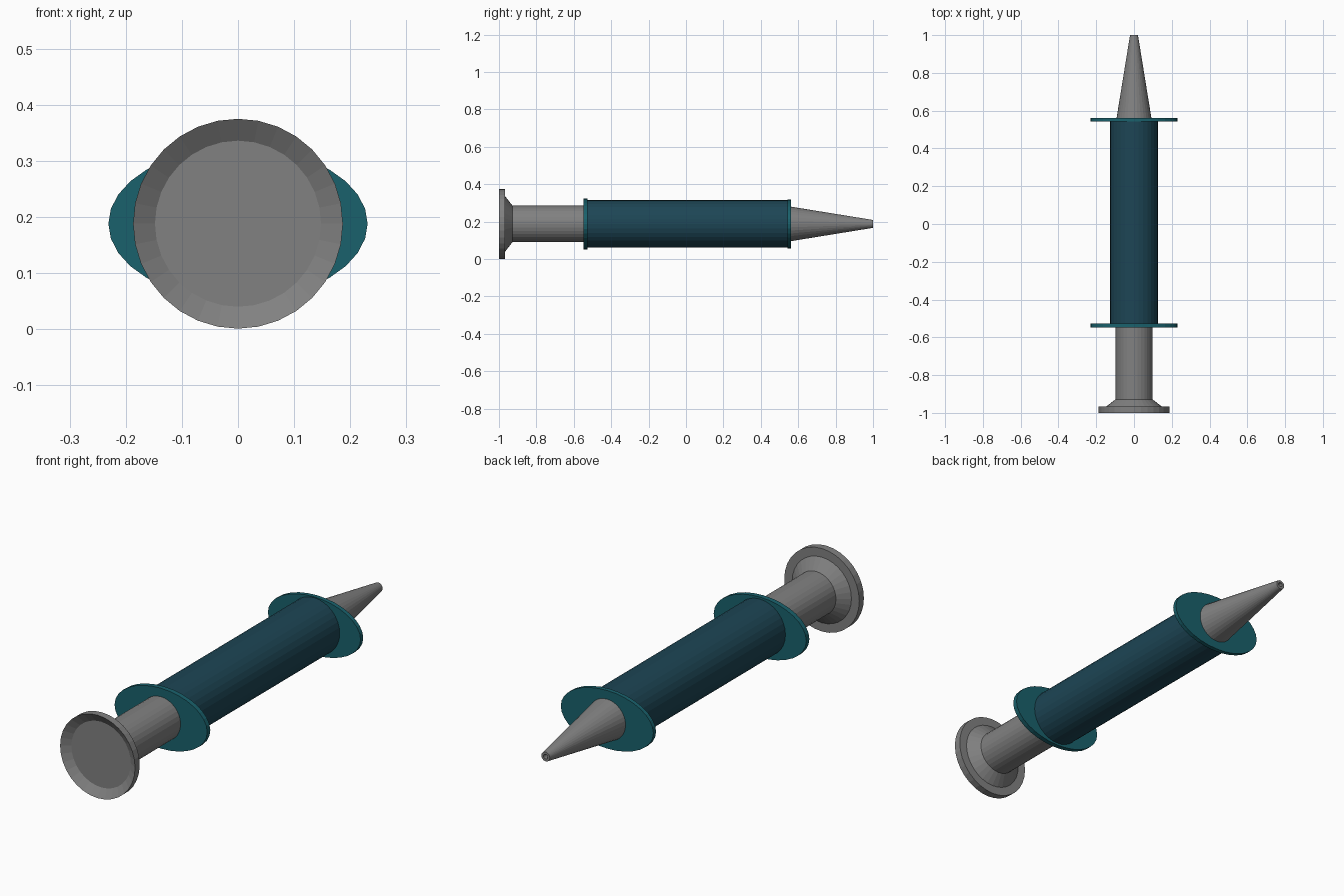
import bpy, bmesh
from math import cos, sin, tau

if "Cube" in bpy.data.objects:
    bpy.data.objects.remove(bpy.data.objects["Cube"])

AXIS_Z = 0.188
SIDES = 32


def material(name, rgb):
    m = bpy.data.materials.new(name)
    m.diffuse_color = (*rgb, 1)
    m.use_nodes = True
    m.node_tree.nodes["Principled BSDF"].inputs["Base Color"].default_value = m.diffuse_color
    return m


def lathe(name, profile, mat=None, x_scale=1.0):
    """Spin (radius, y) points round the long axis; radius 0 makes a pole."""
    bm = bmesh.new()
    rings = []
    for r, y in profile:
        if r == 0:
            rings.append([bm.verts.new((0, y, AXIS_Z))] * SIDES)
        else:
            rings.append([bm.verts.new((r * x_scale * cos(tau * i / SIDES), y,
                                        AXIS_Z + r * sin(tau * i / SIDES)))
                          for i in range(SIDES)])
    for a, b in zip(rings, rings[1:]):
        for i in range(SIDES):
            j = (i + 1) % SIDES
            bm.faces.new(list(dict.fromkeys((a[i], a[j], b[j], b[i]))))
    bmesh.ops.recalc_face_normals(bm, faces=bm.faces)
    mesh = bpy.data.meshes.new(name)
    bm.to_mesh(mesh)
    bm.free()
    obj = bpy.data.objects.new(name, mesh)
    bpy.context.collection.objects.link(obj)
    if mat:
        mesh.materials.append(mat)
    return obj


barrel_blue = material("barrel_blue", (0.012, 0.06, 0.09))
flange_teal = material("flange_teal", (0.01, 0.12, 0.15))
grey = material("plunger_grey", (0.22, 0.22, 0.22))

# Plunger: dished thumb plate, tapered neck and shaft
lathe("plunger", [(0, -0.975), (0.148, -0.975), (0.187, -1.0), (0.187, -0.967),
                  (0.148, -0.967), (0.098, -0.928), (0.098, -0.50), (0, -0.50)], grey)

# Barrel tube
lathe("barrel", [(0, -0.54), (0.127, -0.54), (0.127, 0.55), (0, 0.55)], barrel_blue)

# Oval finger flanges at both ends
for name, y0, y1, half_height in (("rear_flange", -0.549, -0.527, 0.136),
                                  ("front_flange", 0.543, 0.562, 0.131)):
    lathe(name, [(0, y0), (half_height, y0), (half_height, y1), (0, y1)],
          flange_teal, 0.231 / half_height)

# Nozzle with a small bore in the tip
lathe("nozzle", [(0, 0.55), (0.094, 0.55), (0.021, 1.0), (0.010, 1.0),
                 (0.010, 0.95), (0, 0.95)], grey)
